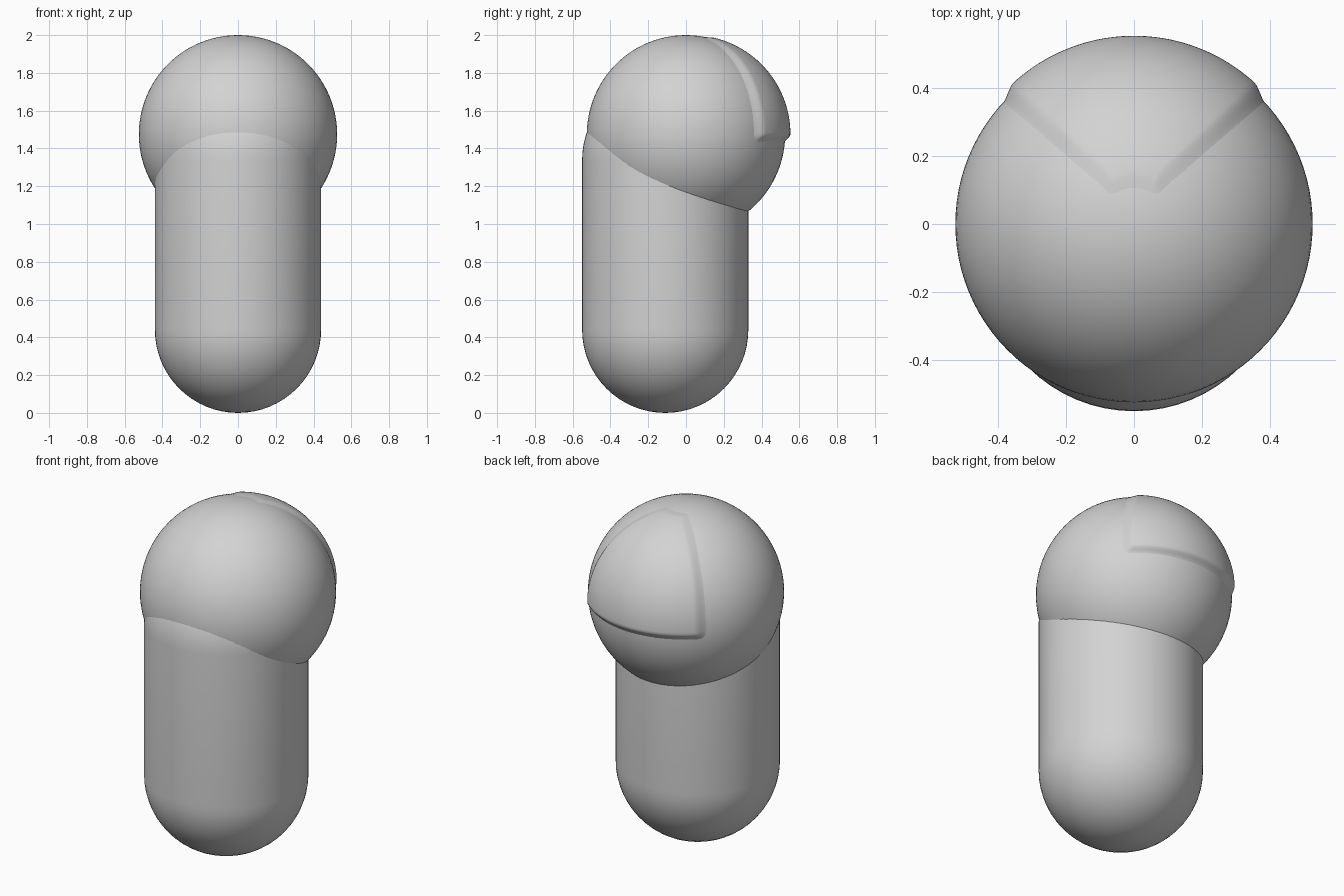
import bpy, bmesh, math

if "Cube" in bpy.data.objects:
    bpy.data.objects.remove(bpy.data.objects["Cube"])

grey = bpy.data.materials.new("light_grey")
grey.diffuse_color = (0.65, 0.65, 0.65, 1)
grey.use_nodes = True
grey.node_tree.nodes["Principled BSDF"].inputs["Base Color"].default_value = grey.diffuse_color

HEAD_R, HEAD_Z = 0.525, 1.475


def finish(name, bm):
    bmesh.ops.recalc_face_normals(bm, faces=bm.faces)
    for f in bm.faces:
        f.smooth = True
    me = bpy.data.meshes.new(name)
    bm.to_mesh(me)
    bm.free()
    me.materials.append(grey)
    ob = bpy.data.objects.new(name, me)
    bpy.context.collection.objects.link(ob)
    return ob


def smooth(t):
    t = max(0.0, min(1.0, t))
    return t * t * (3 - 2 * t)


# Body: upright capsule, set slightly to the front
R, LOW, HIGH, SEG, ARC = 0.44, 0.44, 1.34, 64, 16
bm = bmesh.new()
profile = [(R * math.sin(a), LOW - R * math.cos(a))
           for a in (i * math.pi / 2 / ARC for i in range(ARC + 1))]
profile += [(R * math.cos(a), HIGH + R * math.sin(a))
            for a in (i * math.pi / 2 / ARC for i in range(ARC + 1))]
vs = [bm.verts.new((r, 0, z)) for r, z in profile]
edges = [bm.edges.new(p) for p in zip(vs, vs[1:])]
bmesh.ops.spin(bm, geom=vs + edges, cent=(0, 0, 0), axis=(0, 0, 1),
               angle=2 * math.pi, steps=SEG)
bmesh.ops.remove_doubles(bm, verts=bm.verts, dist=1e-4)
finish("body", bm).location = (0, -0.11, 0)

# Head: sphere overlapping the top of the body
bm = bmesh.new()
bmesh.ops.create_uvsphere(bm, u_segments=96, v_segments=48, radius=HEAD_R)
finish("head", bm).location = (0, 0, HEAD_Z)

# Back panel: raised quarter of the upper head with softly rounded borders
N = 72
AZ0, AZ1 = math.radians(42.5), math.radians(137.5)
EL0, EL1 = math.radians(-5), math.radians(80)
BLEND = math.radians(5)
bm = bmesh.new()
grid = []
for j in range(N + 1):
    el = EL0 + (EL1 - EL0) * j / N
    row = []
    for i in range(N + 1):
        az = AZ0 + (AZ1 - AZ0) * i / N
        side = min(az - AZ0, AZ1 - az) * max(math.cos(el), 0.3)
        lift = (smooth(side / BLEND) * smooth((el - EL0) / BLEND)
                * smooth((EL1 - el) / (BLEND * 0.6)))
        r = HEAD_R - 0.002 + 0.002 * lift
        row.append(bm.verts.new((r * math.cos(el) * math.cos(az),
                                 r * math.cos(el) * math.sin(az) + 0.028 * lift,
                                 r * math.sin(el))))
    grid.append(row)
for a, b in zip(grid, grid[1:]):
    for i in range(N):
        bm.faces.new((a[i], a[i + 1], b[i + 1], b[i]))
finish("back_panel", bm).location = (0, 0, HEAD_Z)
